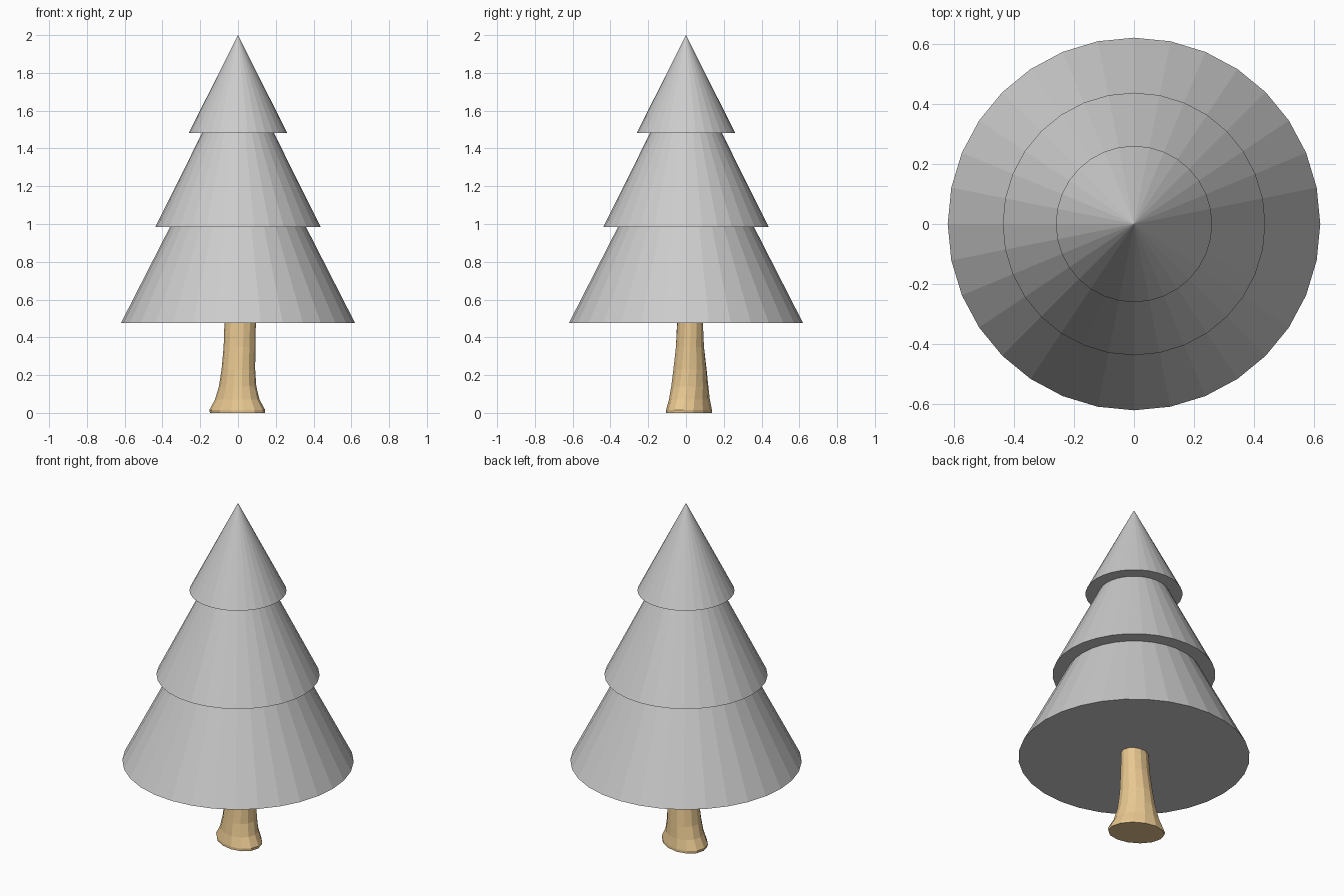
import bpy, bmesh
from math import sin, cos, tau

if "Cube" in bpy.data.objects:
    bpy.data.objects.remove(bpy.data.objects["Cube"])


def finish(bm, name):
    bmesh.ops.recalc_face_normals(bm, faces=bm.faces)
    mesh = bpy.data.meshes.new(name)
    bm.to_mesh(mesh)
    bm.free()
    obj = bpy.data.objects.new(name, mesh)
    bpy.context.collection.objects.link(obj)
    return obj


# Foliage: three overlapping 32-sided cones (name, base z, radius, tip z)
for name, z, radius, tip in [("lower_foliage", 0.475, 0.62, 1.69),
                             ("middle_foliage", 0.985, 0.437, 1.865),
                             ("top_foliage", 1.483, 0.26, 2.0)]:
    bm = bmesh.new()
    base = [bm.verts.new((radius * cos(tau * i / 32), radius * sin(tau * i / 32), z))
            for i in range(32)]
    apex = bm.verts.new((0, 0, tip))
    bm.faces.new(base)
    for i in range(32):
        bm.faces.new((base[i], base[(i + 1) % 32], apex))
    finish(bm, name)

# Trunk: flared, slightly leaning loft (z, centre x, centre y, x radius, y radius, skew)
SECTIONS = [(0.0, -0.003, 0.016, 0.145, 0.118, -0.03),
            (0.015, -0.004, 0.016, 0.148, 0.118, -0.03),
            (0.07, -0.004, 0.018, 0.118, 0.106, -0.022),
            (0.14, -0.002, 0.020, 0.099, 0.098, -0.012),
            (0.23, 0.002, 0.021, 0.089, 0.089, -0.005),
            (0.35, 0.008, 0.021, 0.084, 0.076, 0.0),
            (0.50, 0.012, 0.021, 0.083, 0.068, 0.005)]
SIDES = 14
bm = bmesh.new()
rings = []
for z, cx, cy, rx, ry, skew in SECTIONS:
    ring = []
    for i in range(SIDES):
        c, s = cos(tau * i / SIDES), sin(tau * i / SIDES)
        ring.append(bm.verts.new((cx + rx * c, cy + skew * c + ry * s, z)))
    rings.append(ring)
for low, high in zip(rings, rings[1:]):
    for i in range(SIDES):
        j = (i + 1) % SIDES
        bm.faces.new((low[i], low[j], high[j], high[i]))
bm.faces.new(rings[0])
bm.faces.new(rings[-1])
trunk = finish(bm, "trunk")

# Trunk colour
bark = bpy.data.materials.new("bark")
bark.diffuse_color = (0.8, 0.57, 0.28, 1)
bark.use_nodes = True
bark.node_tree.nodes["Principled BSDF"].inputs["Base Color"].default_value = bark.diffuse_color
trunk.data.materials.append(bark)
